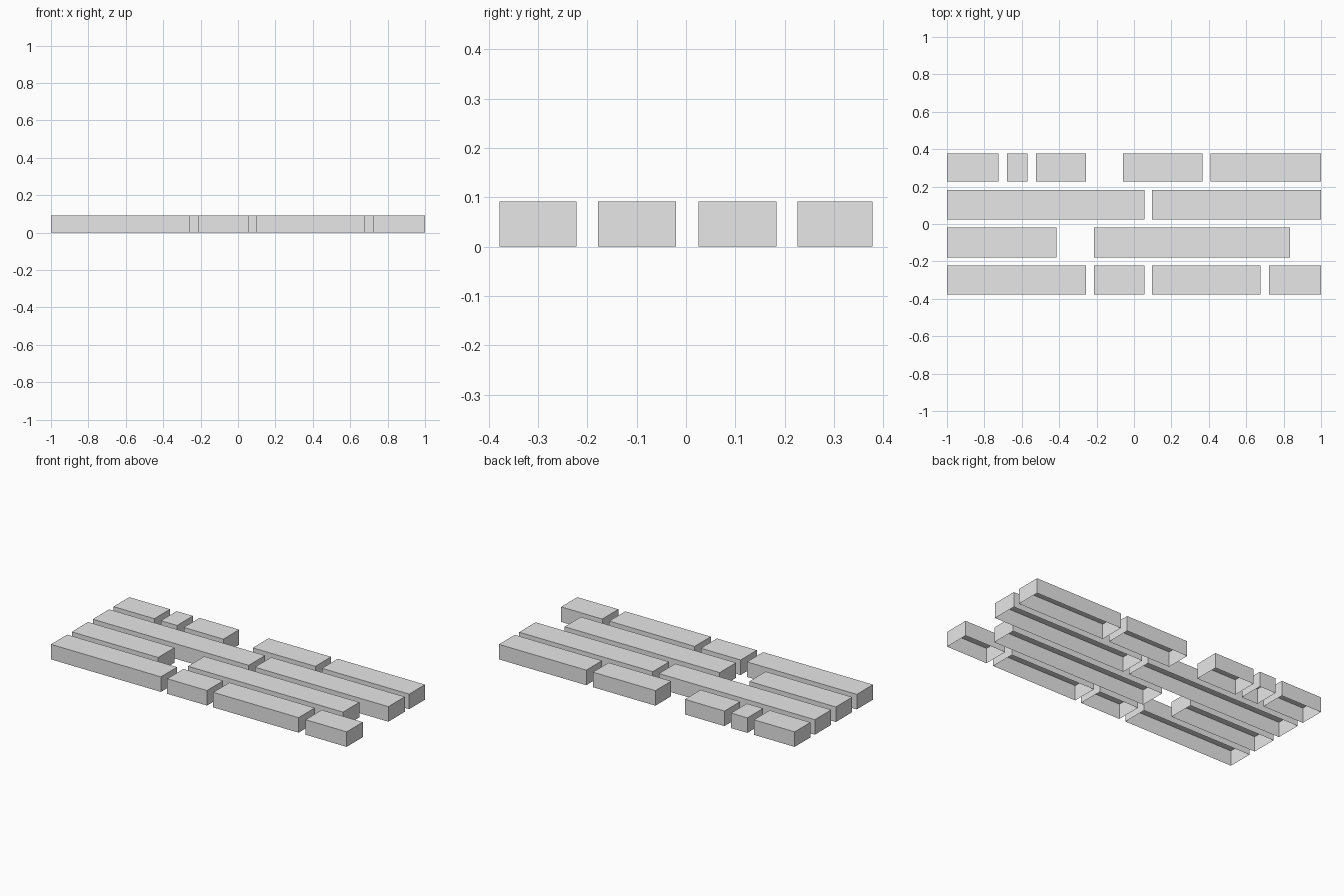
import bpy
import bmesh

cube = bpy.data.objects.get("Cube")
if cube:
    bpy.data.objects.remove(cube, do_unlink=True)

HEIGHT = 0.092

# Plain grey material
grey = bpy.data.materials.new("stone_grey")
grey.use_nodes = True
COLOUR = (0.8, 0.8, 0.8, 1.0)
grey.diffuse_color = COLOUR
grey.node_tree.nodes["Principled BSDF"].inputs["Base Color"].default_value = COLOUR


def add_brick(name, x0, x1, y0, y1):
    """A thin-walled brick shell, open underneath."""
    bm = bmesh.new()
    bmesh.ops.create_cube(bm, size=1)
    bottom = [f for f in bm.faces if f.normal.z < -0.5]
    bmesh.ops.delete(bm, geom=bottom, context="FACES_ONLY")
    for v in bm.verts:
        v.co.x = x1 if v.co.x > 0 else x0
        v.co.y = y1 if v.co.y > 0 else y0
        v.co.z = HEIGHT if v.co.z > 0 else 0
    mesh = bpy.data.meshes.new(name)
    bm.to_mesh(mesh)
    bm.free()
    mesh.materials.append(grey)
    obj = bpy.data.objects.new(name, mesh)
    bpy.context.collection.objects.link(obj)


# Each course: name, y range, then the x range of every brick
courses = [
    ("front", (-0.378, -0.222),
     [(-1, -0.257), (-0.214, 0.055), (0.097, 0.675), (0.722, 1)]),
    ("mid_front", (-0.178, -0.02),
     [(-1, -0.415), (-0.214, 0.835)]),
    ("mid_back", (0.025, 0.183),
     [(-1, 0.055), (0.097, 1)]),
    ("back", (0.226, 0.378),
     [(-1, -0.724), (-0.68, -0.57), (-0.525, -0.257), (-0.058, 0.365), (0.41, 1)]),
]

for course, (y0, y1), bricks in courses:
    for i, (x0, x1) in enumerate(bricks, 1):
        add_brick(f"{course}_brick_{i}", x0, x1, y0, y1)
